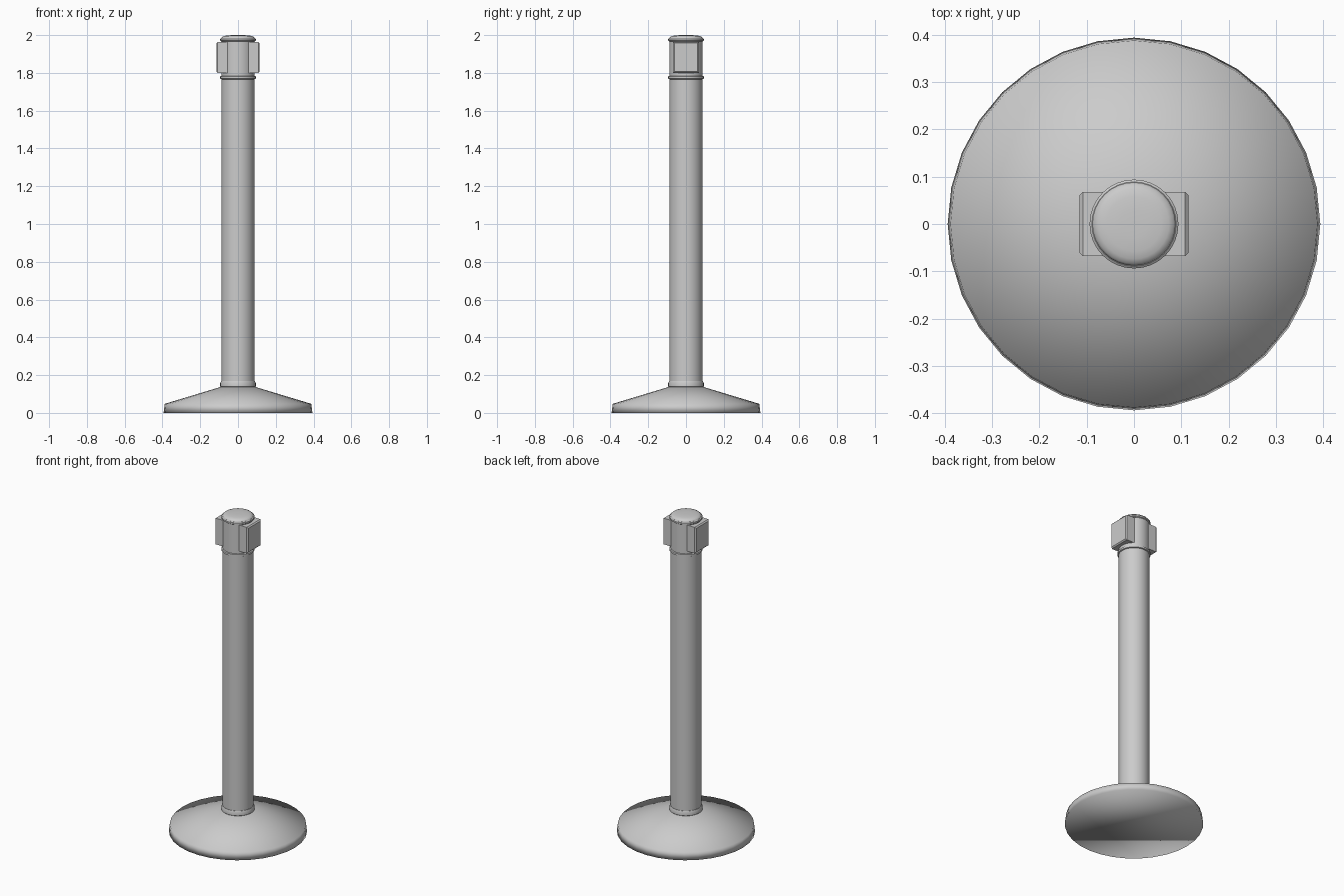
import bpy, bmesh
from math import sin, cos, pi, radians

if "Cube" in bpy.data.objects:
    bpy.data.objects.remove(bpy.data.objects["Cube"])

SIDES = 32


def finish(name, bm, angle=None):
    bmesh.ops.recalc_face_normals(bm, faces=bm.faces)
    mesh = bpy.data.meshes.new(name)
    bm.to_mesh(mesh)
    bm.free()
    ob = bpy.data.objects.new(name, mesh)
    bpy.context.collection.objects.link(ob)
    bpy.ops.object.select_all(action='DESELECT')
    ob.select_set(True)
    bpy.context.view_layer.objects.active = ob
    if angle is None:
        bpy.ops.object.shade_smooth()
    else:
        bpy.ops.object.shade_smooth_by_angle(angle=radians(angle))
    return ob


def lathe(name, profile, angle=35):
    """Closed turned solid from (radius, height) points, bottom to top."""
    bm = bmesh.new()
    rings = [[bm.verts.new((r * cos(2 * pi * i / SIDES), r * sin(2 * pi * i / SIDES), z))
              for i in range(SIDES)] for r, z in profile]
    for a, b in zip(rings, rings[1:]):
        for i in range(SIDES):
            j = (i + 1) % SIDES
            bm.faces.new((a[i], a[j], b[j], b[i]))
    bm.faces.new(rings[0])
    bm.faces.new(rings[-1])
    return finish(name, bm, angle)


# Weighted base: fully smooth, flat underside
lathe("base", [(.394, 0), (.388, .048), (.09, .138)], None)

# Pole and its collars
lathe("base_collar", [(.09, .136), (.094, .14), (.094, .158), (.090, .168), (.086, .168)])
lathe("pole", [(.088, .15), (.088, 1.775)])
lathe("head_collar", [(.088, 1.766), (.094, 1.769), (.094, 1.781), (.088, 1.784)])

# Belt head and domed cap
lathe("belt_head", [(.088, 1.775), (.088, 1.975)])
lathe("cap_ring", [(.089, 1.967), (.094, 1.971), (.094, 1.980), (.089, 1.984)])
lathe("cap", [(.088, 1.978), (.088, 1.984), (.084, 1.990), (.074, 1.995),
              (.058, 1.998), (.03, 2.0), (.006, 2.0)], 50)

# Belt outlets on both sides, outer edges chamfered
for name, side in (("right_outlet", 1), ("left_outlet", -1)):
    bm = bmesh.new()
    bmesh.ops.create_cube(bm, size=1)
    for v in bm.verts:
        v.co.x = side * (.115 if v.co.x * side > 0 else .045)
        v.co.y *= .136
        v.co.z = 1.882 + v.co.z * .164
    outer = [e for e in bm.edges if all(abs(v.co.x) > .1 for v in e.verts)]
    bmesh.ops.bevel(bm, geom=outer, offset=.007, segments=1, affect='EDGES')
    finish(name, bm, 30)
